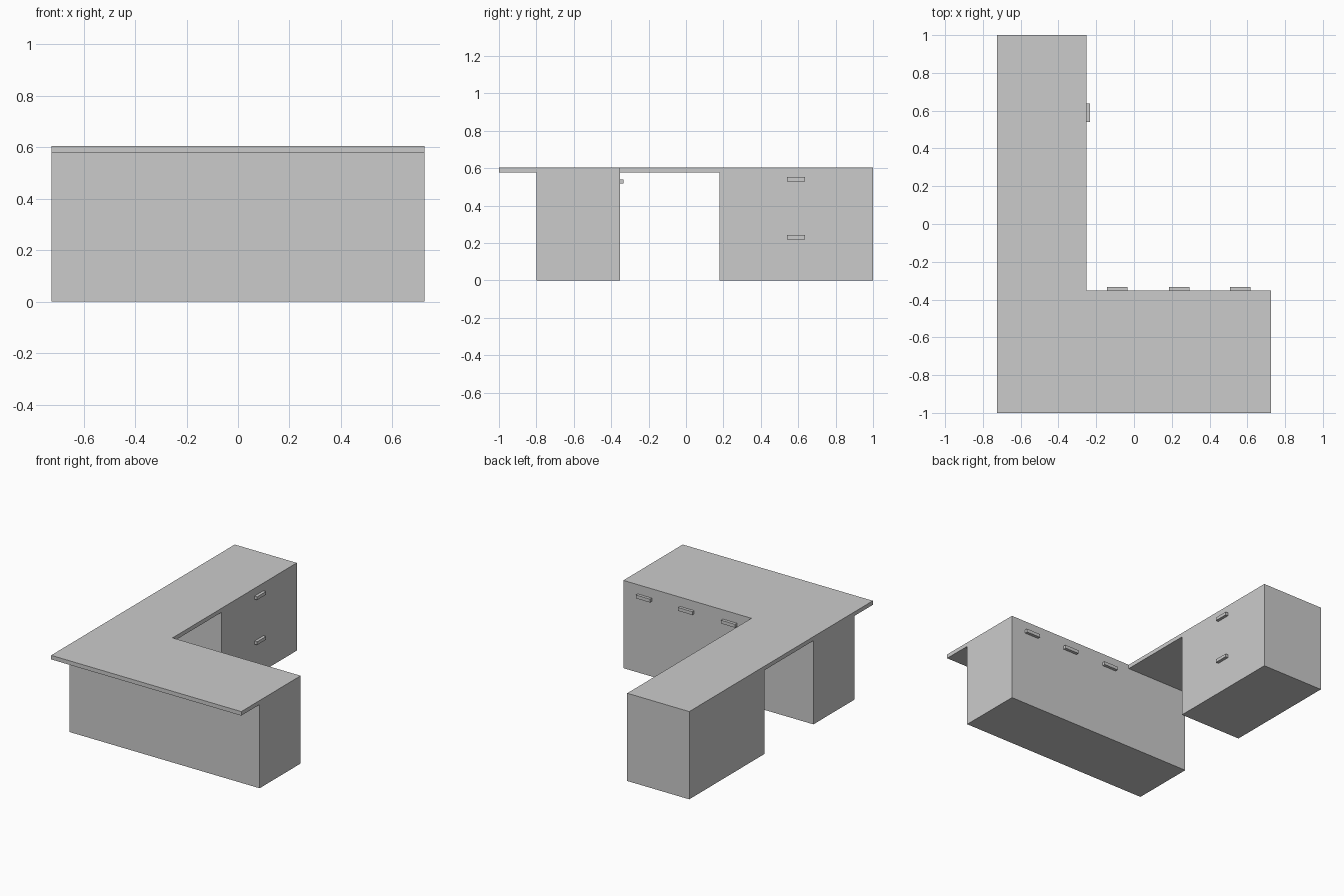
import bpy, bmesh

if "Cube" in bpy.data.objects:
    bpy.data.objects.remove(bpy.data.objects["Cube"])


def prism(name, outline, z0, z1):
    """Extrude a flat outline from z0 up to z1."""
    bm = bmesh.new()
    face = bm.faces.new([bm.verts.new((x, y, z0)) for x, y in outline])
    ext = bmesh.ops.extrude_face_region(bm, geom=[face])
    verts = [v for v in ext["geom"] if isinstance(v, bmesh.types.BMVert)]
    bmesh.ops.translate(bm, verts=verts, vec=(0, 0, z1 - z0))
    bmesh.ops.recalc_face_normals(bm, faces=bm.faces)
    mesh = bpy.data.meshes.new(name)
    bm.to_mesh(mesh)
    bm.free()
    obj = bpy.data.objects.new(name, mesh)
    bpy.context.collection.objects.link(obj)
    return obj


def box(name, x0, x1, y0, y1, z0, z1):
    return prism(name, [(x0, y0), (x1, y0), (x1, y1), (x0, y1)], z0, z1)


W, TOP, UNDER = 0.725, 0.605, 0.577   # half width, top and underside of the worktop
IN_X, IN_Y = -0.252, -0.353           # inner corner of the L
DEPTH = 0.02                          # handle projection

# L-shaped worktop
prism("worktop", [(-W, -1), (W, -1), (W, IN_Y), (IN_X, IN_Y), (IN_X, 1), (-W, 1)], UNDER, TOP)

# Cabinets: wide front one and narrow return one
box("front_cabinet", -W, W, -0.8, IN_Y, 0, UNDER)
box("return_cabinet", -W, IN_X, 0.178, 1, 0, UNDER)

# Handles on the inner face of the front cabinet
for i, x in enumerate((-0.088, 0.239, 0.562)):
    box(f"front_handle_{i + 1}", x - 0.054, x + 0.054, IN_Y, IN_Y + DEPTH, 0.518, 0.541)

# Handles on the inner face of the return cabinet
for i, z in enumerate((0.541, 0.231)):
    box(f"return_handle_{i + 1}", IN_X, IN_X + DEPTH, 0.54, 0.637, z - 0.011, z + 0.011)
